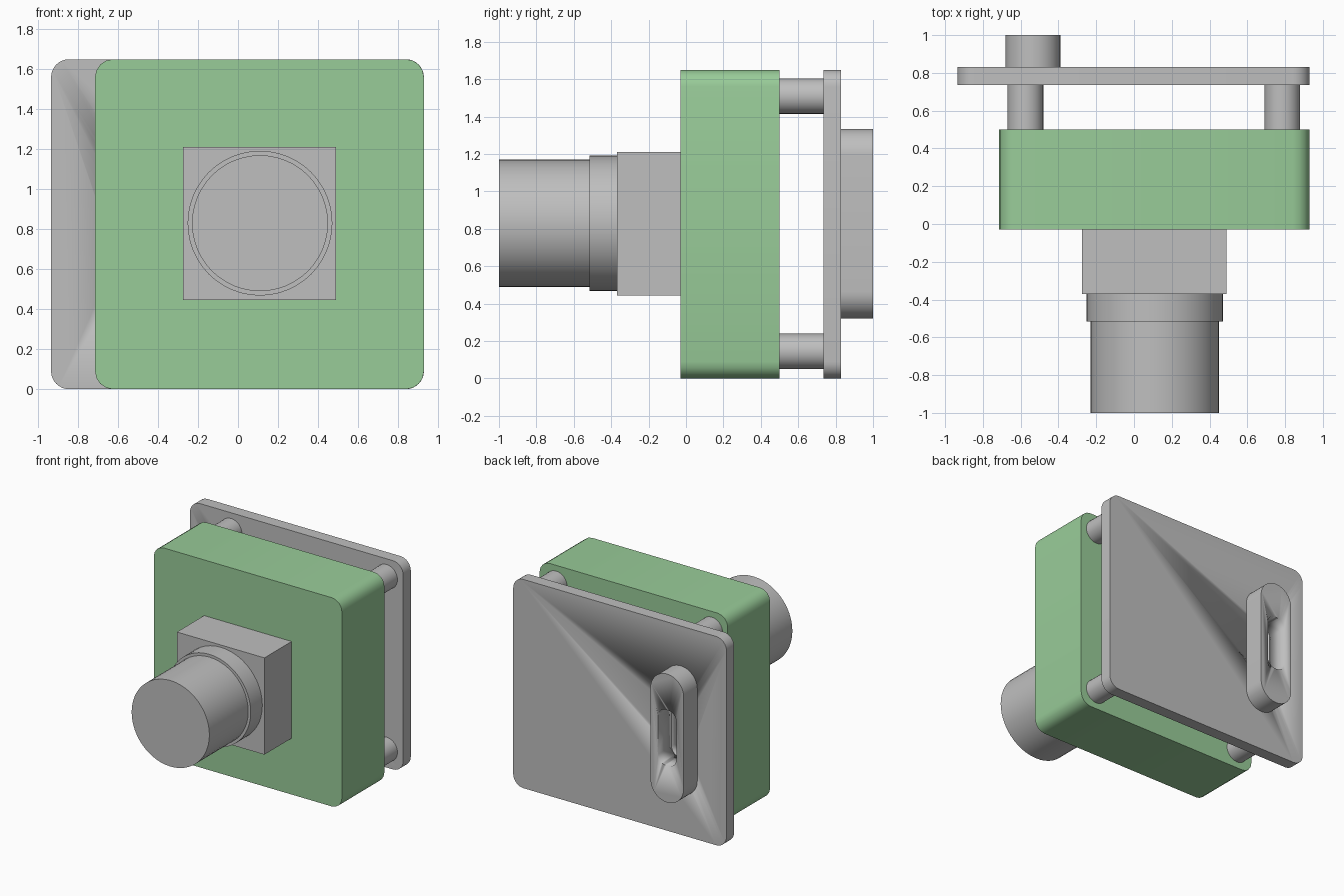
import bpy
import bmesh
import math

if "Cube" in bpy.data.objects:
    bpy.data.objects.remove(bpy.data.objects["Cube"], do_unlink=True)


def make_material(name, rgb):
    mat = bpy.data.materials.new(name)
    mat.use_nodes = True
    colour = (*rgb, 1.0)
    mat.diffuse_color = colour
    mat.node_tree.nodes["Principled BSDF"].inputs["Base Color"].default_value = colour
    return mat


grey = make_material("light grey", (0.52, 0.52, 0.52))
green = make_material("soft green", (0.318, 0.604, 0.318))


def rounded_rect(x0, x1, z0, z1, radius, steps):
    """Outline in the x-z plane with quarter-circle corners."""
    if radius == 0:
        return [(x0, z0), (x1, z0), (x1, z1), (x0, z1)]
    centres = [(x1 - radius, z1 - radius), (x0 + radius, z1 - radius),
               (x0 + radius, z0 + radius), (x1 - radius, z0 + radius)]
    points = []
    for quarter, (cx, cz) in enumerate(centres):
        for i in range(steps + 1):
            a = math.pi / 2 * (quarter + i / steps)
            points.append((cx + radius * math.cos(a), cz + radius * math.sin(a)))
    return points


def circle(cx, cz, radius, sides=48):
    return [(cx + radius * math.cos(math.tau * i / sides),
             cz + radius * math.sin(math.tau * i / sides)) for i in range(sides)]


def prism(name, outline, y0, y1, mat):
    """Extrude an x-z outline from y0 to y1."""
    bm = bmesh.new()
    face = bm.faces.new([bm.verts.new((x, y0, z)) for x, z in outline])
    grown = bmesh.ops.extrude_face_region(bm, geom=[face], use_keep_orig=True)
    moved = [v for v in grown["geom"] if isinstance(v, bmesh.types.BMVert)]
    bmesh.ops.translate(bm, verts=moved, vec=(0, y1 - y0, 0))
    bmesh.ops.remove_doubles(bm, verts=bm.verts, dist=0.0001)
    bmesh.ops.recalc_face_normals(bm, faces=bm.faces)
    mesh = bpy.data.meshes.new(name)
    bm.to_mesh(mesh)
    bm.free()
    mesh.materials.append(mat)
    obj = bpy.data.objects.new(name, mesh)
    bpy.context.collection.objects.link(obj)
    bpy.ops.object.select_all(action="DESELECT")
    obj.select_set(True)
    bpy.context.view_layer.objects.active = obj
    bpy.ops.object.shade_smooth_by_angle(angle=math.radians(35))
    return obj


# Main housing
prism("housing", rounded_rect(-0.715, 0.93, 0, 1.65, 0.09, 4), -0.03, 0.5, green)

# Front mount, collar and barrel
axis_x, axis_z = 0.11, 0.83
prism("mount_block", rounded_rect(-0.275, 0.49, 0.445, 1.21, 0, 1), -0.37, -0.03, grey)
prism("barrel_collar", circle(axis_x, axis_z, 0.362), -0.515, -0.37, grey)
prism("barrel", circle(axis_x, axis_z, 0.34), -1.0, -0.515, grey)

# Spacers between the housing and the back plate
for side, x in (("right", -0.575), ("left", 0.785)):
    for level, z in (("lower", 0.145), ("upper", 1.51)):
        prism(f"{level}_{side}_spacer", circle(x, z, 0.095, 32), 0.5, 0.735, grey)

# Back plate and slotted lug
plate = prism("back_plate", rounded_rect(-0.935, 0.93, 0, 1.65, 0.09, 8), 0.735, 0.83, grey)
lug = prism("slotted_lug", rounded_rect(-0.68, -0.39, 0.32, 1.335, 0.1449, 12), 0.83, 1.0, grey)

# Slot through the lug and plate
cutter = prism("slot_cutter", rounded_rect(-0.615, -0.455, 0.61, 1.05, 0.07, 8), 0.7, 1.05, grey)
cutter.hide_render = True
cutter.hide_viewport = True
for part in (plate, lug):
    cut = part.modifiers.new("slot", "BOOLEAN")
    cut.operation = "DIFFERENCE"
    cut.solver = "EXACT"
    cut.object = cutter
